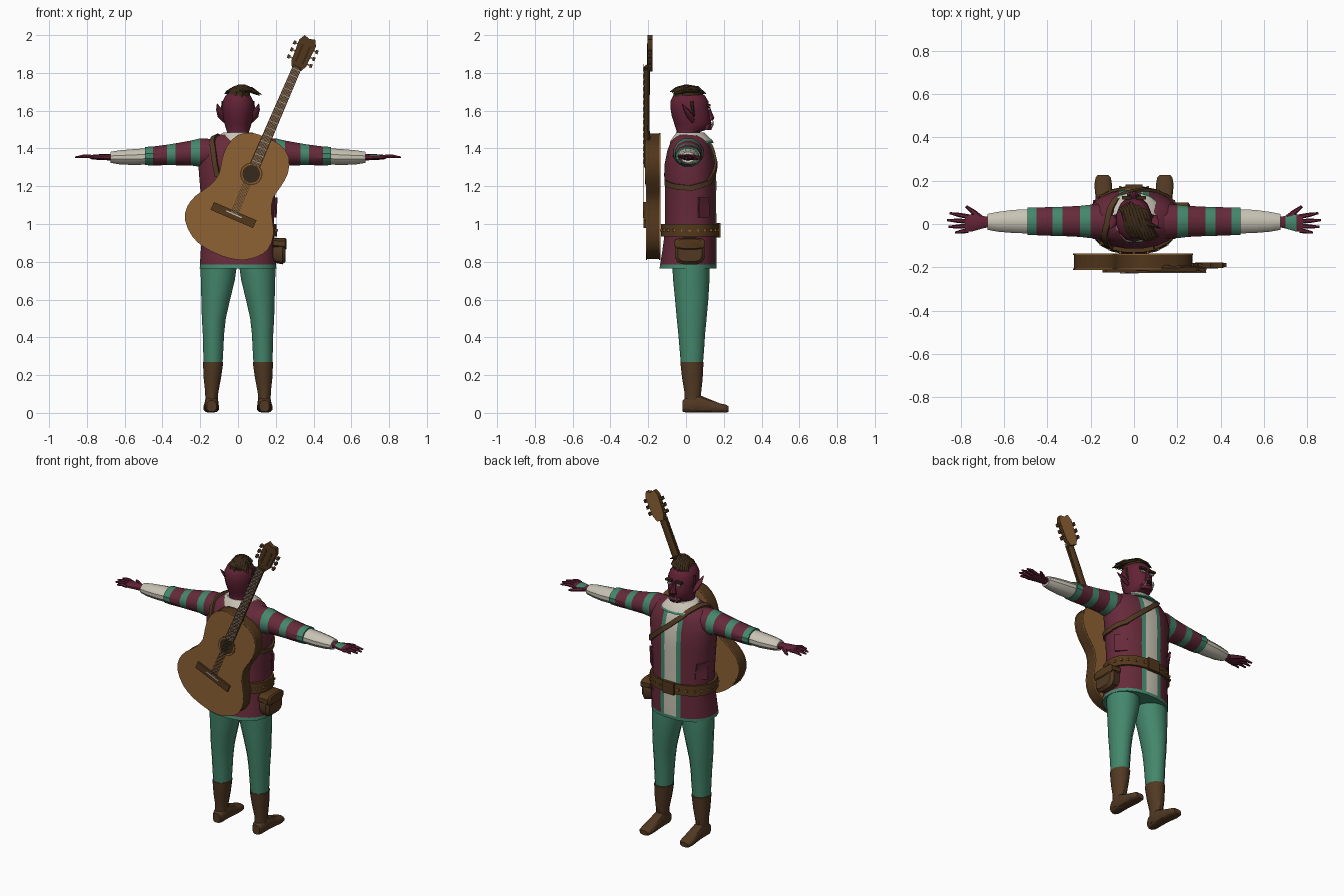
import bpy, bmesh, math
from mathutils import Vector, Matrix
from mathutils.bvhtree import BVHTree


def material(name, r, g, b):
    m = bpy.data.materials.new(name)
    m.diffuse_color = tuple((c / 255 / 12.92) if c < 11 else ((c / 255 + .055) / 1.055) ** 2.4 for c in (r, g, b)) + (1,)
    return m


MAROON = material("maroon cloth", 102, 42, 58)
SKIN = material("wine skin", 98, 34, 54)
GREEN = material("green cloth", 68, 135, 108)
WHITE = material("off white cloth", 200, 195, 180)
BOOT = material("boot leather", 82, 57, 35)
BELT = material("belt leather", 84, 56, 28)
HAIR = material("dark hair", 58, 42, 24)
TAN = material("tan wood", 142, 98, 52)
WOOD = material("dark wood", 82, 55, 28)
METAL = material("grey metal", 150, 145, 140)


def finish(name, bm, mats, rule=None, mx=None, angle=35):
    """Turn a bmesh into an object, colouring faces by rule."""
    mats = mats if isinstance(mats, (list, tuple)) else [mats]
    bmesh.ops.recalc_face_normals(bm, faces=bm.faces[:])
    bm.normal_update()
    if rule:
        for f in bm.faces:
            f.material_index = rule(f.calc_center_median(), f.normal)
    me = bpy.data.meshes.new(name)
    bm.to_mesh(me)
    bm.free()
    for m in mats:
        me.materials.append(m)
    me.shade_smooth()
    me.set_sharp_from_angle(angle=math.radians(angle))
    ob = bpy.data.objects.new(name, me)
    bpy.context.collection.objects.link(ob)
    if mx:
        ob.matrix_world = mx
    return ob


def skin_rings(bm, rings):
    rs = [[bm.verts.new(p) for p in r] for r in rings]
    n = len(rs[0])
    for a, b in zip(rs, rs[1:]):
        for i in range(n):
            bm.faces.new((a[i], a[(i + 1) % n], b[(i + 1) % n], b[i]))
    bm.faces.new(rs[0])
    bm.faces.new(rs[-1])


def loft(name, axis, secs, mats, n=14, e=1.0, rule=None, cuts=(), mx=None):
    """Sections (t, a, b, ra, rb): ovals centred on a, b placed at t along the axis."""
    put = {'z': lambda t, a, b: (a, b, t), 'x': lambda t, a, b: (t, a, b), 'y': lambda t, a, b: (a, t, b)}[axis]
    sp = lambda v: math.copysign(abs(v) ** e, v)
    bm = bmesh.new()
    an = [2 * math.pi * (i + .5) / n for i in range(n)]
    skin_rings(bm, [[put(t, a + ra * sp(math.cos(k)), b + rb * sp(math.sin(k))) for k in an] for t, a, b, ra, rb in secs])
    for co, no in cuts:
        bmesh.ops.bisect_plane(bm, geom=bm.verts[:] + bm.edges[:] + bm.faces[:], plane_co=co, plane_no=no)
    return finish(name, bm, mats, rule, mx)


def tube(name, pts, radii, mat, n=6, flat=1.0):
    pts = [Vector(p) for p in pts]
    bm = bmesh.new()
    rings = []
    for i, p in enumerate(pts):
        t = (pts[min(i + 1, len(pts) - 1)] - pts[max(i - 1, 0)]).normalized()
        u = t.cross((0, 0, 1) if abs(t.z) < .9 else (1, 0, 0)).normalized()
        w = u.cross(t)
        rings.append([p + radii[i] * (u * math.cos(k) + w * flat * math.sin(k))
                      for k in (2 * math.pi * j / n for j in range(n))])
    skin_rings(bm, rings)
    return finish(name, bm, mat, angle=50)


def box(name, c, s, mat, mx=None):
    bm = bmesh.new()
    bmesh.ops.create_cube(bm, size=1, matrix=Matrix.Translation(c) @ Matrix.Diagonal((*s, 1)))
    return finish(name, bm, mat, None, mx)


def prism(name, pts, y0, y1, mats, rule, mx):
    bm = bmesh.new()
    skin_rings(bm, [[(x, y, z) for x, z in pts] for y in (y0, y1)])
    return finish(name, bm, mats, rule, mx)


# Tunic with front stripe and hem trim
def tunic_rule(c, n):
    if c.z < .785:
        return 1
    if c.y > .03 and abs(c.x) < .07:
        return 2 if abs(c.x) < .042 else 1
    return 0


tunic = loft("tunic", 'z', [(.765, 0, .01, .205, .152), (.85, 0, .018, .2, .146), (.96, 0, .025, .19, .138),
             (1.1, 0, .024, .195, .137), (1.22, 0, .024, .205, .138), (1.32, 0, .022, .213, .136), (1.39, 0, .02, .205, .12),
             (1.44, 0, .02, .165, .1), (1.475, 0, .02, .09, .07)], [MAROON, GREEN, WHITE], 20, .88, tunic_rule,
             [((x, 0, 0), (1, 0, 0)) for x in (-.07, -.042, .042, .07)] + [((0, 0, .785), (0, 0, 1))])
loft("collar", 'z', [(1.43, 0, .03, .138, .118), (1.442, 0, .03, .133, .113), (1.47, 0, .025, .1, .088), (1.485, 0, .022, .078, .074)],
     [WHITE, GREEN], 16, 1, lambda c, n: int(c.z < 1.44))

# Ribbons laid on the tunic: strap and pockets
bm = bmesh.new()
bm.from_mesh(tunic.data)
tree = BVHTree.FromBMesh(bm)
bm.free()


def ribbon(name, path, width, mat, off):
    pts = [Vector(p) for p in path]
    pts = [a.lerp(b, k / 4) for a, b in zip(pts, pts[1:]) for k in range(4)] + [pts[-1]]
    bm = bmesh.new()
    rings = []
    for i, p in enumerate(pts):
        q, nrm = tree.find_nearest(p)[:2]
        t = (pts[min(i + 1, len(pts) - 1)] - pts[max(i - 1, 0)]).normalized()
        w = t.cross(nrm).normalized() * width / 2
        rings.append([q + w - nrm * .004, q + w + nrm * off, q - w + nrm * off, q - w - nrm * .004])
    skin_rings(bm, rings)
    return finish(name, bm, mat)


ribbon("guitar_strap", [(-.12, -.13, 1.25), (-.135, -.1, 1.38), (-.13, 0, 1.48), (-.11, .08, 1.47), (-.06, .14, 1.42), (0, .17, 1.37),
       (.08, .17, 1.3), (.17, .13, 1.22), (.22, .03, 1.19), (.18, -.08, 1.2), (.1, -.15, 1.22)], .028, BOOT, .012)
for s in (-1, 1):
    ribbon("tunic_pocket", [(s * .19, .1, 1.035), (s * .19, .1, 1.14)], .075, MAROON, .006)

# Belt, studs and pouch
loft("belt", 'z', [(.935, 0, .02, .209, .155), (1.0, 0, .02, .206, .153)], BELT, 20, .88)
for i in range(24):
    k = 2 * math.pi * i / 24
    p = [math.copysign(abs(v) ** .88, v) for v in (math.cos(k), math.sin(k))]
    box("belt_stud", (.207 * p[0], .02 + .154 * p[1], .967), (.012, .012, .012), TAN)
box("belt_buckle", (0, .172, .967), (.08, .02, .075), WOOD)
loft("belt_pouch", 'x', [(.185, .02, .855, .07, .06), (.235, .02, .85, .08, .065), (.252, .02, .85, .065, .05)], BOOT, 12, .6)
loft("pouch_flap", 'x', [(.185, .02, .9, .082, .028), (.25, .02, .895, .082, .032), (.258, .02, .895, .07, .025)], BELT, 12, .6)

# Limbs, both sides
for s in (-1, 1):
    def arm(secs):
        return [(s * t, a, b, ra, rb) for t, a, b, ra, rb in secs]
    loft("sleeve", 'x', arm([(.14, .012, 1.375, .085, .078), (.2, .012, 1.378, .08, .078), (.25, .012, 1.376, .074, .068),
         (.33, .012, 1.369, .07, .06), (.375, .012, 1.366, .069, .056), (.45, .012, 1.36, .066, .052), (.492, .012, 1.36, .066, .05)]),
         [MAROON, GREEN], 12, 1, lambda c, n: int(.2 < abs(c.x) < .25 or .33 < abs(c.x) < .375 or abs(c.x) > .45))
    loft("cuff", 'x', arm([(.48, .012, 1.358, .058, .045), (.56, .012, 1.354, .055, .043), (.63, .01, 1.353, .047, .038),
         (.675, .01, 1.353, .038, .03)]), WHITE, 12)
    loft("palm", 'x', arm([(.66, .01, 1.353, .024, .018), (.7, .008, 1.354, .03, .016), (.75, .005, 1.355, .042, .014),
         (.78, .003, 1.355, .038, .01)]), [SKIN, GREEN], 10, .8,
         (lambda c, n: int(.7 < c.x < .75 and n.z > .3)))
    for y0, y1, x1 in ((.034, .05, .85), (.012, .018, .862), (-.01, -.013, .855), (-.03, -.04, .825)):
        tube("finger", [(s * .765, y0, 1.355), (s * (x1 + .765) / 2, (y0 + y1) / 2, 1.36), (s * x1, y1, 1.353)], [.011, .01, .005], SKIN)
    tube("thumb", [(s * .7, .02, 1.352), (s * .74, .055, 1.35), (s * .775, .082, 1.348)], [.015, .012, .006], SKIN)

    def leg(secs):
        return [(t, s * a, b, ra, rb) for t, a, b, ra, rb in secs]
    loft("trouser_leg", 'z', leg([(.255, .132, .031, .051, .058), (.34, .131, .031, .055, .065), (.42, .13, .03, .058, .071), (.5, .128, .03, .065, .079),
         (.6, .118, .03, .078, .088), (.7, .107, .028, .092, .096), (.77, .103, .026, .098, .098), (.85, .1, .02, .097, .1)]), GREEN)
    loft("boot_shaft", 'z', leg([(.02, .14, .03, .034, .042), (.07, .14, .034, .034, .044), (.11, .139, .036, .036, .046),
         (.18, .136, .034, .047, .056), (.24, .133, .032, .053, .061), (.27, .132, .032, .056, .064)]), BOOT, 12)
    loft("boot_foot", 'y', [(-.018, s * .14, .036, .026, .03), (.0, s * .14, .042, .035, .041), (.07, s * .14, .048, .036, .048),
         (.12, s * .14, .038, .038, .037), (.18, s * .142, .026, .042, .025), (.215, s * .142, .022, .036, .021),
         (.225, s * .142, .02, .026, .015)], BOOT, 12, .75)
    # Ears, brows, eyes, tusks
    tube("ear", [(s * .068, .035, 1.54), (s * .088, .022, 1.572), (s * .1, 0, 1.605), (s * .11, -.022, 1.637)],
         [.014, .026, .018, .002], SKIN, 8, .55)
    box("brow", (s * .034, .121, 1.628), (.045, .018, .012), HAIR)
    box("eye", (s * .032, .122, 1.608), (.024, .01, .01), WHITE)
    tube("tusk", [(s * .025, .133, 1.515), (s * .028, .143, 1.53), (s * .028, .142, 1.55)], [.007, .005, .001], WHITE)
    tube("sideburn", [(s * .078, .03, 1.65), (s * .083, .035, 1.61), (s * .08, .045, 1.57)], [.01, .008, .003], HAIR)

# Head
head = [(1.42, .075, -.055, .08), (1.488, .06, -.05, .075), (1.5, .064, -.052, .112), (1.53, .073, -.062, .132), (1.57, .081, -.075, .13),
        (1.61, .085, -.082, .122), (1.65, .083, -.082, .118), (1.68, .068, -.068, .1), (1.7, .042, -.04, .07)]
loft("head", 'z', [(z, 0, (a + b) / 2, r, (b - a) / 2) for z, r, a, b in head], SKIN, 14)
loft("nose", 'z', [(1.548, 0, .128, .022, .016), (1.562, 0, .132, .023, .02), (1.59, 0, .125, .013, .014), (1.62, 0, .118, .01, .01)], SKIN, 8)
loft("jaw", 'z', [(1.497, 0, .105, .038, .028), (1.515, 0, .113, .044, .028), (1.53, 0, .11, .04, .026)], SKIN, 10)
box("mouth", (0, .134, 1.535), (.046, .008, .006), HAIR)

# Swept crest of hair
loft("hair_base", 'z', [(1.67, .005, .01, .062, .08), (1.7, .008, .012, .058, .078), (1.718, .01, .012, .04, .055)], HAIR, 12)
for i in range(9):
    f = i / 8 - .5
    x = f * .1
    tube("hair_strand", [(x - .02, .105 - abs(f) * .06, 1.69), (x, .06, 1.722 - f * f * .08), (x + .02, 0, 1.73 - f * f * .1),
         (x + .045, -.05, 1.718 - f * f * .1), (x + .065, -.085 + abs(f) * .05, 1.7 - f * f * .08)], [.004, .013, .015, .012, .002], HAIR, 6, .7)
tube("loose_lock", [(.02, .03, 1.72), (.07, .0, 1.715), (.125, -.02, 1.685)], [.012, .012, .002], HAIR)

# Guitar, built upright and tilted into place
G = Matrix.Translation((.07, 0, 1.265)) @ Matrix.Rotation(math.radians(23.3), 4, 'Y')
half = [(0, .205), (.08, .2), (.145, .16), (.175, .08), (.168, 0), (.155, -.07), (.175, -.14), (.222, -.22), (.24, -.29), (.222, -.36),
        (.15, -.425), (.07, -.45), (0, -.455)]
ctrl = [Vector(p) for p in half + [(-x, z) for x, z in half[-2:0:-1]]]
outline = []
for i in range(len(ctrl)):
    a, b, c, d = (ctrl[(i + k) % len(ctrl)] for k in (-1, 0, 1, 2))
    outline += [b, (b + c) * .5625 - (a + d) * .0625]
prism("guitar_body", outline, -.213, -.135, [TAN, WOOD], lambda c, n: int(abs(n.y) < .5), G)
for y in (-.212, -.136):
    prism("guitar_binding", [p * 1.012 for p in outline], y - .0, y + (.006 if y < -.2 else -.006), [TAN], None, G)
loft("rosette", 'y', [(-.2, 0, 0, .06, .06), (-.2155, 0, 0, .06, .06)], WOOD, 24, mx=G)
loft("rosette_ring", 'y', [(-.2, 0, 0, .053, .053), (-.2165, 0, 0, .053, .053)], TAN, 24, mx=G)
loft("sound_hole", 'y', [(-.2, 0, 0, .047, .047), (-.2175, 0, 0, .047, .047)], HAIR, 24, mx=G)
prism("fingerboard", [(-.029, .05), (.029, .05), (.024, .61), (-.024, .61)], -.222, -.21, [WOOD], None, G)
loft("neck", 'z', [(.19, 0, -.205, .027, .018), (.26, 0, -.207, .026, .014), (.62, 0, -.205, .023, .014)], WOOD, 10, mx=G)
prism("headstock", [(-.024, .6), (.024, .6), (.042, .635), (.048, .755), (.03, .787), (0, .778), (-.03, .787), (-.048, .755), (-.042, .635)],
      -.204, -.178, [TAN, WOOD], lambda c, n: int(n.y < .5), G)
box("bridge", (0, -.217, -.237), (.245, .014, .045), WOOD, G)
box("saddle", (0, -.225, -.232), (.09, .006, .006), WHITE, G)
for i in range(15):
    box("fret", (0, -.2225, .07 + i * .038), (.05, .003, .004), METAL, G)
for i in range(6):
    box("string", ((i - 2.5) * .0075, -.2255, .195), (.002, .002, .86), METAL, G)
for s in (-1, 1):
    for u in (.65, .69, .73):
        box("peg_shaft", (s * .052, -.19, u), (.02, .008, .008), METAL, G)
        box("peg_knob", (s * .064, -.19, u), (.014, .018, .02), WOOD, G)
    prism("headstock_slot", [(s * .014, .64), (s * .026, .64), (s * .026, .74), (s * .014, .74)], -.206, -.2, [HAIR], None, G)
